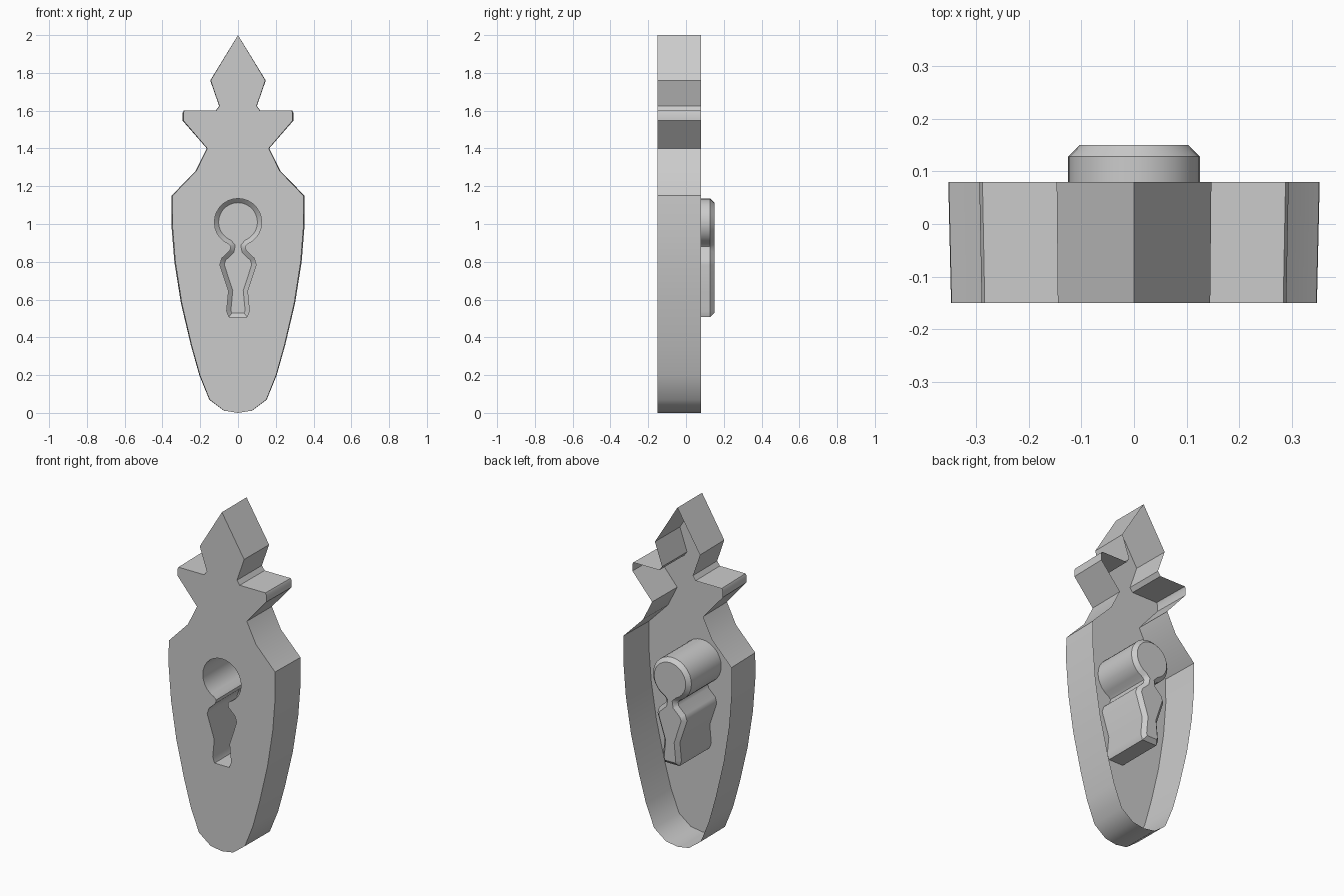
import bpy, bmesh
from math import sin, cos, radians
from mathutils import Vector

if "Cube" in bpy.data.objects:
    bpy.data.objects.remove(bpy.data.objects["Cube"])

FRONT, BACK, POCKET_BACK = -0.15, 0.08, 0.15


def mirrored(half):
    """Right half from top to bottom -> closed clockwise loop of (x, z)."""
    left = [(-x, z) for x, z in reversed(half) if x > 1e-6]
    return half + left


def inset(loop, d):
    """Move a clockwise loop inwards by d."""
    out, n = [], len(loop)
    for i in range(n):
        a, b, c = (Vector(loop[(i + k) % n]) for k in (-1, 0, 1))
        e1, e2 = (b - a).normalized(), (c - b).normalized()
        n1, n2 = Vector((e1.y, -e1.x)), Vector((e2.y, -e2.x))
        m = (n1 + n2).normalized()
        p = b + m * d / max(m.dot(n1), 0.6)
        out.append((p.x, p.y))
    return out


def ring(bm, loop, y, sx=1.0):
    return [bm.verts.new((x * sx, y, z)) for x, z in loop]


def bridge(bm, r1, r2):
    n = len(r1)
    return [bm.faces.new((r1[i], r1[(i + 1) % n], r2[(i + 1) % n], r2[i])) for i in range(n)]


# Outer silhouette: spire, cross bar, waist, tapering shield
body = mirrored([(0, 2), (0.147, 1.76), (0.10, 1.625), (0.118, 1.6), (0.288, 1.6),
                 (0.294, 1.588), (0.294, 1.548), (0.165, 1.40), (0.225, 1.28),
                 (0.352, 1.15), (0.353, 1.0), (0.337, 0.8), (0.302, 0.58),
                 (0.25, 0.36), (0.205, 0.2), (0.152, 0.07), (0.075, 0.012), (0, 0)])

# Keyhole: round head, neck, flared stem
arc = [radians(90 - 156 * i / 12) for i in range(13)]
keyhole = mirrored([(0.125 * cos(a) if i else 0.0, 1.01 + 0.125 * sin(a)) for i, a in enumerate(arc)] +
                   [(0.038, 0.882), (0.042, 0.86), (0.085, 0.82), (0.096, 0.785),
                    (0.05, 0.645), (0.06, 0.54), (0.048, 0.507)])

bm = bmesh.new()

# Open-backed rim
outer = ring(bm, body, FRONT, 0.985)
bridge(bm, outer, ring(bm, body, BACK))

# Keyhole pocket with a chamfered back
mouth = ring(bm, keyhole, FRONT)
wall = ring(bm, keyhole, POCKET_BACK - 0.022)
cap = ring(bm, inset(keyhole, 0.022), POCKET_BACK)
bridge(bm, wall, mouth)
bridge(bm, cap, wall)
bm.faces.new(cap)

# Front plate around the keyhole
edges = [bm.edges.get((r[i - 1], r[i])) for r in (outer, mouth) for i in range(len(r))]
bmesh.ops.triangle_fill(bm, use_beauty=True, use_dissolve=False, edges=edges, normal=(0, -1, 0))
bmesh.ops.recalc_face_normals(bm, faces=bm.faces[:])
bm.normal_update()
plate = max(bm.faces, key=lambda f: abs(f.normal.y) * (f.calc_center_median().y < FRONT + 0.01))
if plate.normal.y > 0:
    bmesh.ops.reverse_faces(bm, faces=bm.faces[:])

mesh = bpy.data.meshes.new("keyhole_plate")
bm.to_mesh(mesh)
bm.free()
obj = bpy.data.objects.new("keyhole_plate", mesh)
bpy.context.collection.objects.link(obj)
bpy.context.view_layer.objects.active = obj
obj.select_set(True)
bpy.ops.object.shade_smooth_by_angle(angle=radians(40))
